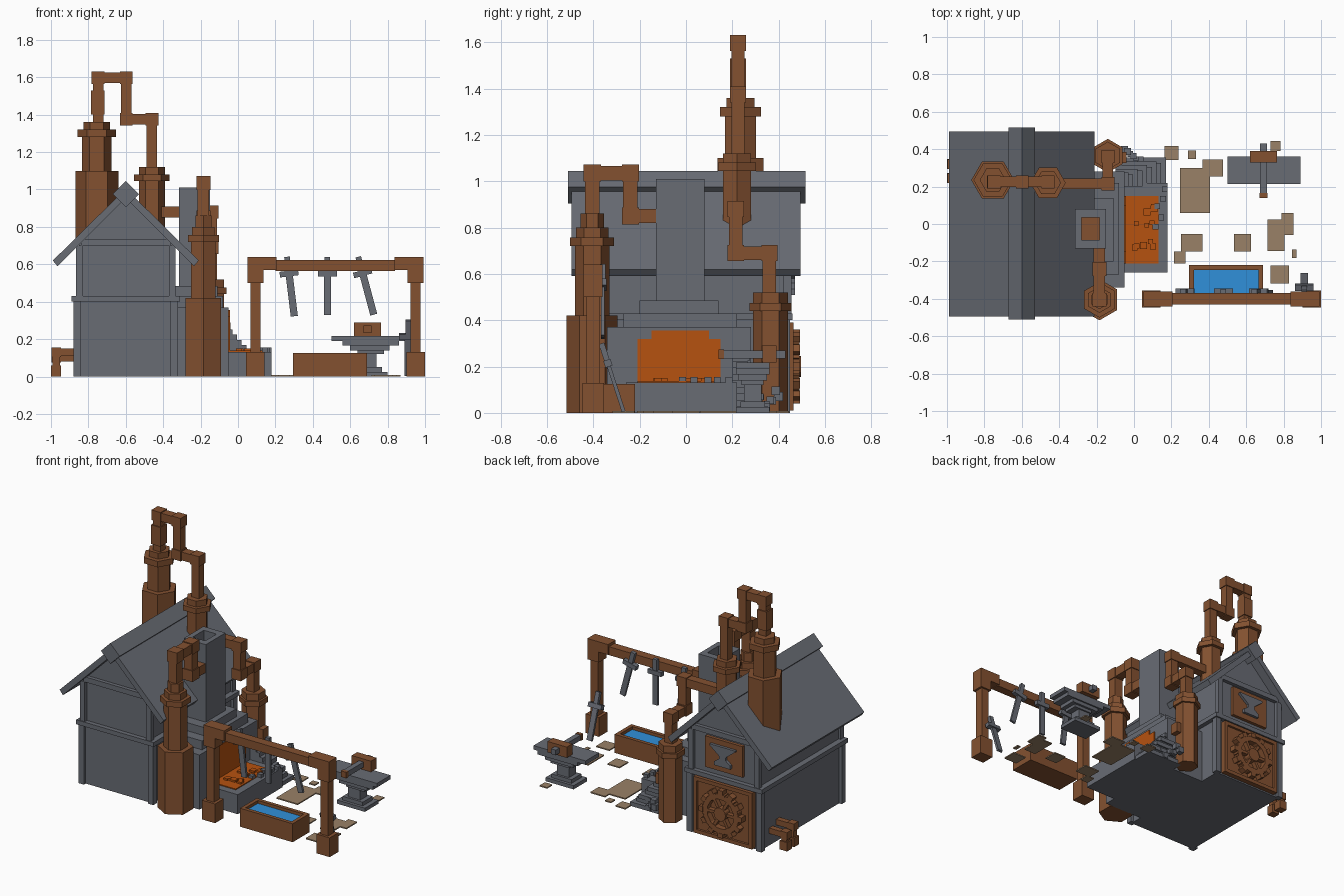
import bpy, bmesh, math, random
from mathutils import Vector, Matrix

cube = bpy.data.objects.get("Cube")
if cube:
    bpy.data.objects.remove(cube, do_unlink=True)


def material(name, rgb):
    m = bpy.data.materials.new(name)
    m.use_nodes = True
    m.diffuse_color = (*rgb, 1)
    m.node_tree.nodes["Principled BSDF"].inputs["Base Color"].default_value = (*rgb, 1)
    return m


STONE = material("stone grey", (0.14, 0.15, 0.175))
BROWN = material("rust brown", (0.23, 0.083, 0.03))
EMBER = material("ember orange", (0.47, 0.085, 0.005))
WATER = material("water blue", (0.03, 0.28, 0.7))
TAN = material("paving tan", (0.32, 0.22, 0.135))


def finish(name, bm, mat):
    bmesh.ops.recalc_face_normals(bm, faces=bm.faces)
    me = bpy.data.meshes.new(name)
    bm.to_mesh(me)
    bm.free()
    me.materials.append(mat)
    ob = bpy.data.objects.new(name, me)
    bpy.context.collection.objects.link(ob)
    return ob


def boxes(name, mat, *spans):
    """Axis-aligned boxes, each (x0, x1, y0, y1, z0, z1), in one object."""
    bm = bmesh.new()
    for x0, x1, y0, y1, z0, z1 in spans:
        mtx = Matrix.Translation(((x0 + x1) / 2, (y0 + y1) / 2, (z0 + z1) / 2))
        bmesh.ops.create_cube(bm, size=1, matrix=mtx @ Matrix.Diagonal((x1 - x0, y1 - y0, z1 - z0, 1)))
    return finish(name, bm, mat)


def prism(name, mat, outline, y0, y1):
    """Extrude an (x, z) outline along y."""
    bm = bmesh.new()
    face = bm.faces.new([bm.verts.new((x, y0, z)) for x, z in outline])
    new = bmesh.ops.extrude_face_region(bm, geom=[face])["geom"]
    bmesh.ops.translate(bm, vec=(0, y1 - y0, 0), verts=[v for v in new if isinstance(v, bmesh.types.BMVert)])
    return finish(name, bm, mat)


def hex_stack(name, x, y, turn, sections):
    """Hexagonal pipe sections (radius, z0, z1) on one axis."""
    bm = bmesh.new()
    for r, z0, z1 in sections:
        mtx = Matrix.Translation((x, y, (z0 + z1) / 2)) @ Matrix.Rotation(turn, 4, 'Z')
        bmesh.ops.create_cone(bm, cap_ends=True, segments=6, radius1=r, radius2=r, depth=z1 - z0, matrix=mtx)
    return finish(name, bm, BROWN)


def square_pipe(name, half, *points):
    """Square duct through axis-aligned corner points, with swollen elbows."""
    spans = []
    for a, b in zip(points, points[1:]):
        spans.append([v for p, q in zip(a, b) for v in (min(p, q) - half, max(p, q) + half)])
    for p in points[1:-1]:
        spans.append([v for c in p for v in (c - half - 0.006, c + half + 0.006)])
    return boxes(name, BROWN, *spans)


def tool(name, top, tilt_x, tilt_y, length):
    """Sword: grip, guard and blade hanging down from its top."""
    ob = boxes(name, STONE, (-.015, .015, -.012, .012, -.1, 0), (-.05, .05, -.016, .016, -.105, -.075),
               (-.019, .019, -.008, .008, -length, -.1))
    ob.matrix_world = Matrix.Translation(top) @ Matrix.Rotation(tilt_y, 4, 'Y') @ Matrix.Rotation(tilt_x, 4, 'X')


# House walls, trim and gable
CX = -0.6
boxes("house_lower_wall", STONE, (-.86, -.34, -.43, .43, 0, .41))
boxes("corner_posts", STONE, *[(CX + s * .26 - .02, CX + s * .26 + .02, t * .43 - .02, t * .43 + .02, 0, .41)
                               for s in (-1, 1) for t in (-1, 1)])
boxes("floor_trim", STONE, (-.89, -.31, -.46, .46, .4, .43))
prism("house_upper_wall", STONE, [(-.85, .43), (-.35, .43), (-.35, .72), (CX, .97), (-.85, .72)], -.43, .43)
for side, y in (("front", -1), ("back", 1)):
    a, b = sorted((y * .42, y * .455))
    boxes(side + "_gable_beam", STONE, (-.84, -.36, a, b, .70, .735))
    boxes(side + "_upper_posts", STONE, (-.865, -.83, a, b, .43, .7), (-.37, -.335, a, b, .43, .7))

# Roof slabs and the turned ridge beam
for side, s in (("left", 1), ("right", -1)):
    prism(side + "_roof", STONE, [(CX, 1.005), (CX + s * .39, .62), (CX + s * .365, .59), (CX, .955)], -.495, .495)
prism("ridge_beam", STONE, [(CX - .07, .975), (CX, .905), (CX + .07, .975), (CX, 1.045)], -.51, .515)

# Back panel with a gear wheel
boxes("gear_panel", BROWN, (-.82, -.38, .43, .45, .01, .39))
boxes("gear_panel_frame", BROWN, (-.82, -.795, .43, .465, .01, .39), (-.405, -.38, .43, .465, .01, .39),
      (-.82, -.38, .43, .465, .365, .39), (-.82, -.38, .43, .465, .01, .035))
bm = bmesh.new()
for i in range(12):
    spin = Matrix.Translation((CX, .47, .2)) @ Matrix.Rotation(i * math.tau / 12, 4, 'Y')
    bmesh.ops.create_cube(bm, size=1, matrix=spin @ Matrix.Translation((0, 0, .115)) @ Matrix.Diagonal((.066, .04, .035, 1)))
    bmesh.ops.create_cube(bm, size=1, matrix=spin @ Matrix.Translation((0, 0, .145)) @ Matrix.Diagonal((.036, .045, .03, 1)))
    if i % 2:
        bmesh.ops.create_cube(bm, size=1, matrix=spin @ Matrix.Translation((0, 0, .06)) @ Matrix.Diagonal((.02, .03, .1, 1)))
bmesh.ops.create_cone(bm, cap_ends=True, segments=12, radius1=.045, radius2=.045, depth=.055,
                      matrix=Matrix.Translation((CX, .47, .2)) @ Matrix.Rotation(math.pi / 2, 4, 'X'))
finish("gear_wheel", bm, BROWN)

# Back sign with an anvil shape
boxes("sign_board", BROWN, (-.74, -.46, .43, .452, .47, .68))
half = [(.06, .51), (.06, .535), (.025, .56), (.025, .58), (.05, .6), (.095, .635), (.095, .645)]
prism("sign_anvil", STONE, [(CX + x, z) for x, z in half] + [(CX - x, z) for x, z in reversed(half)], .45, .47)

# Chimney with an open top
boxes("chimney", STONE, (-.315, -.15, -.13, .08, .3, .93), (-.315, -.28, -.13, .08, .93, 1.01),
      (-.185, -.15, -.13, .08, .93, 1.01), (-.28, -.185, -.13, -.085, .93, 1.01), (-.28, -.185, .035, .08, .93, 1.01))
boxes("flue_lining", BROWN, (-.28, -.185, -.085, .035, .93, .94))

# Forge hood, hearth and fire
boxes("forge_hood", STONE, (-.34, -.05, -.34, .28, 0, .37), (-.34, -.08, -.27, .22, .37, .43),
      (-.34, -.11, -.2, .14, .43, .485))
boxes("forge_hearth", STONE, (-.06, .18, -.26, .22, 0, .132))
boxes("fire_bed", EMBER, (-.05, .13, -.21, .15, .13, .138))
boxes("fire_opening", EMBER, (-.055, -.044, -.21, .15, .13, .32), (-.055, -.044, -.15, .1, .32, .355))
random.seed(4)
embers = []
for i in range(12):
    x, y, w = random.uniform(-.03, .1), random.uniform(-.16, .12), random.uniform(.02, .04)
    embers.append((x, x + w, y, y + w, .135, .15))
boxes("embers", EMBER, *embers)
cinders = [(x, x + .03, y, y + .03, .13, .155) for x, y in ((.1, -.03), (.13, .02), (.11, .08), (.14, .12), (.15, .17))]
boxes("cinders", STONE, *cinders)

# Stone stack stepping down beside the hearth, and loose rubble
stack = []
for i in range(9):
    z = i * .028
    stack.append((-.1, .17 - i * .025, .2, .355 - i * .01 - .02 * (i % 2), z, z + .028))
boxes("stone_stack", STONE, *stack)
rubble = []
for i in range(10):
    x, w = -.07 + i * .017, random.uniform(.022, .04)
    y, z = .38 - i * .011, random.uniform(0, .09)
    rubble.append((x, x + w, y, y + w, z, z + w))
boxes("rubble", STONE, *rubble)

# Boilers and their ducts
hex_stack("front_boiler", -.185, -.405, 0, [(.11, 0, .42), (.075, .42, .72), (.095, .72, .757), (.07, .757, .8), (.05, .8, .86)])
square_pipe("front_duct", .031, (-.185, -.405, .82), (-.185, -.405, 1.035), (-.185, -.24, 1.035),
            (-.185, -.24, .85), (-.185, -.12, .85))
hex_stack("back_boiler", -.14, .365, 0, [(.075, 0, .44), (.09, .44, .475), (.075, .475, .52)])
square_pipe("back_duct", .029, (-.14, .36, .5), (-.14, .36, .69), (-.14, .215, .69), (-.14, .215, .88), (-.44, .215, .88))
boxes("back_boiler_valve", BROWN, (-.12, -.04, .325, .385, .22, .29))
hex_stack("inner_stack", -.46, .22, math.pi / 2, [(.07, .76, 1.045), (.095, 1.045, 1.08), (.07, 1.08, 1.12)])
hex_stack("outer_stack", -.755, .235, math.pi / 2, [(.115, .72, 1.1), (.078, 1.1, 1.28), (.103, 1.28, 1.32), (.07, 1.32, 1.36)])
square_pipe("roof_duct", .028, (-.46, .225, 1.1), (-.46, .225, 1.375), (-.597, .225, 1.375), (-.597, .225, 1.597),
            (-.748, .225, 1.597), (-.748, .225, 1.33))
boxes("roof_duct_sleeve", BROWN, (-.785, -.715, .19, .26, 1.4, 1.53))

# Small wall outlets
for i, y in enumerate((.245, .32)):
    square_pipe("wall_outlet_%d" % i, .019, (-.85, y, .13 - i * .03), (-.972, y, .13 - i * .03), (-.972, y, .02))
    boxes("outlet_foot_%d" % i, BROWN, (-1, -.945, y - .027, y + .027, 0, .06))

# Hanging frame with mirrored posts
for side, s in (("right", -1), ("left", 1)):
    def span(a, b):
        return sorted((.521 + s * a, .521 + s * b))
    boxes(side + "_frame_post", BROWN, (*span(.38, .479), -.447, -.355, 0, .13), (*span(.4, .455), -.43, -.372, .13, .5),
          (*span(.385, .47), -.442, -.36, .5, .57), (*span(.315, .47), -.442, -.36, .57, .64))
boxes("frame_beam", BROWN, (.2, .84, -.43, -.37, .565, .622))

# Hanging and leaning swords
tool("sword_a", (.262, -.36, .64), 0, math.radians(-7), .32)
tool("sword_b", (.478, -.36, .64), 0, 0, .31)
tool("sword_c", (.643, -.36, .64), 0, math.radians(-15), .32)
tool("leaning_sword", (.91, -.365, .3), math.radians(18), 0, .31)

# Water trough
boxes("trough", BROWN, (.295, .69, -.4, -.22, 0, .08), (.295, .69, -.4, -.375, .08, .125), (.295, .69, -.245, -.22, .08, .125),
      (.295, .32, -.4, -.22, .08, .125), (.665, .69, -.4, -.22, .08, .125))
boxes("trough_water", WATER, (.32, .665, -.375, -.245, .08, .105))

# Anvil in stepped layers, with a hammer resting on it
boxes("anvil", STONE, (.59, .8, .215, .36, 0, .025), (.62, .77, .235, .34, .025, .05), (.65, .74, .25, .325, .05, .12),
      (.64, .78, .24, .335, .12, .14), (.6, .81, .225, .35, .14, .165), (.56, .86, .215, .36, .165, .19),
      (.5, .89, .215, .36, .19, .217))
boxes("hammer_head", BROWN, (.62, .765, .33, .39, .217, .29))
boxes("hammer_handle", STONE, (.675, .71, .16, .43, .235, .27))
boxes("hammer_cap", BROWN, (.672, .713, .14, .165, .232, .273))

# Paving slabs
tiles = [(.2, .38, .075, .075), (.31, .37, .045, .045), (.325, .18, .16, .24), (.42, .3, .11, .09), (.31, -.1, .115, .095),
         (.245, -.18, .06, .065), (.58, -.1, .09, .095), (.76, -.06, .09, .17), (.82, 0, .065, .115), (.78, -.27, .1, .095),
         (.857, -.16, .025, .045), (.757, .417, .055, .055)]
boxes("paving", TAN, *[(x - w / 2, x + w / 2, y - d / 2, y + d / 2, 0, .008) for x, y, w, d in tiles])
